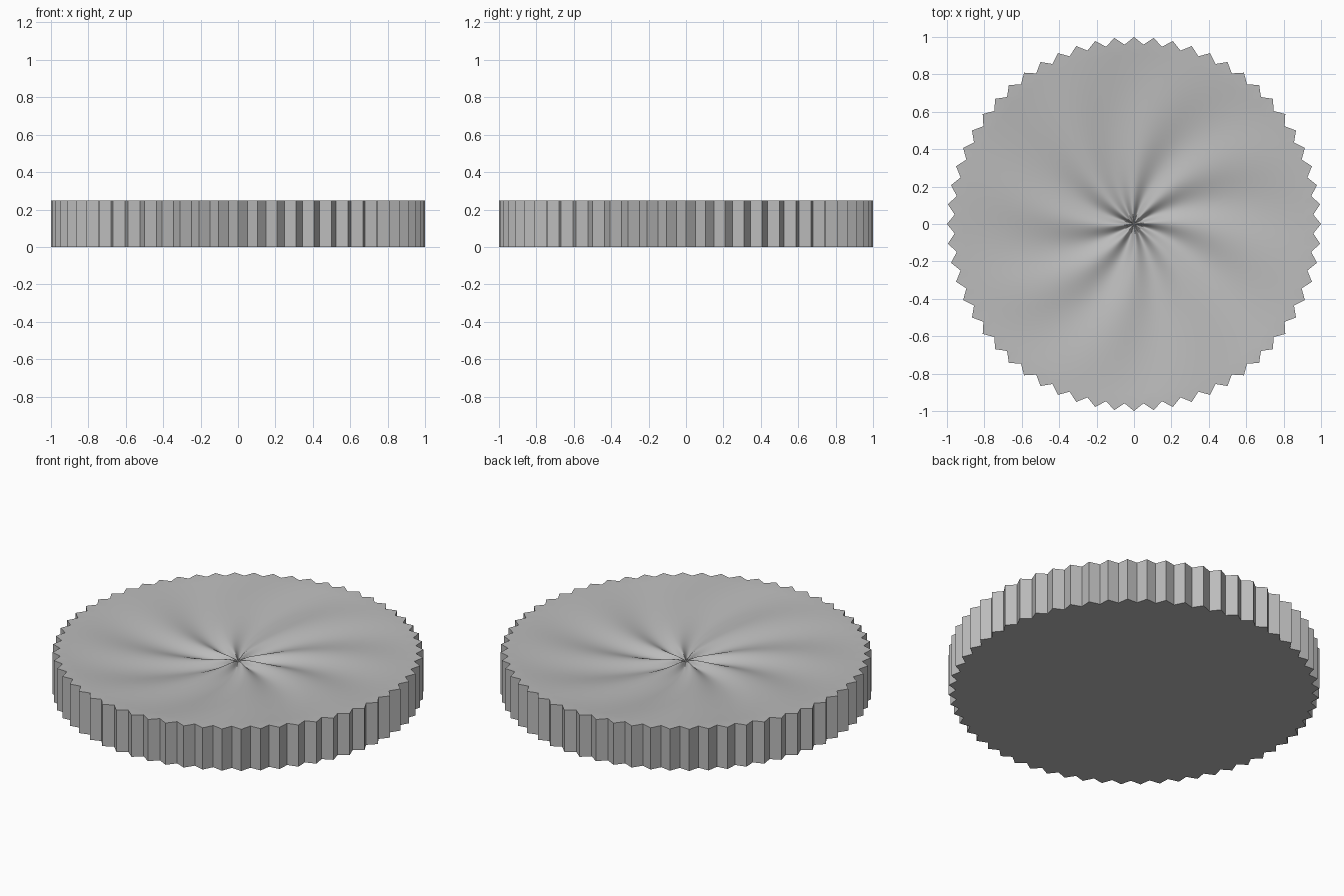
import bpy, bmesh, math

if "Cube" in bpy.data.objects:
    bpy.data.objects.remove(bpy.data.objects["Cube"])

TEETH, SEG, RINGS = 60, 240, 48
HEIGHT, ROOT, DIP, WAVES = 0.248, 0.96, 0.06, 8


def corner(i):
    """Tooth tips on even corners, valleys on odd ones."""
    a = math.pi / 2 + math.pi * i / TEETH
    r = 1.0 if i % 2 == 0 else ROOT
    return r * math.cos(a), r * math.sin(a)


def rim_point(k):
    """Straight tooth flanks, each split in two."""
    (x0, y0), (x1, y1) = corner(k // 2), corner(k // 2 + 1)
    t = (k % 2) / 2
    return x0 + (x1 - x0) * t, y0 + (y1 - y0) * t


def surface(x, y):
    """Shallow dish with swirling radial ripples that fade at the rim."""
    r, a = min(1, math.hypot(x, y) / ROOT), math.atan2(y, x)
    ripple = math.sin(WAVES * (a - math.radians(35) + 0.5 * (r - 0.2)))
    fade = min(1, r / 0.06)
    return HEIGHT - DIP * (1 - r) + 0.014 * (1 - r * r) * fade * ripple


bm = bmesh.new()
center = bm.verts.new((0, 0, HEIGHT - DIP))
rings = []
for j in range(1, RINGS + 1):
    s = (j / RINGS) ** 1.3
    ring = []
    for k in range(SEG):
        x, y = rim_point(k)
        # round inner rings, toothed outer ring
        scale = s if j == RINGS else s * ROOT / math.hypot(x, y)
        x, y = x * scale, y * scale
        ring.append(bm.verts.new((x, y, surface(x, y))))
    rings.append(ring)
base = [bm.verts.new((v.co.x, v.co.y, 0)) for v in rings[-1]]

# rippled top
for k in range(SEG):
    n = (k + 1) % SEG
    bm.faces.new((center, rings[0][k], rings[0][n]))
    for inner, outer in zip(rings, rings[1:]):
        bm.faces.new((inner[k], outer[k], outer[n], inner[n]))
    # toothed wall
    bm.faces.new((rings[-1][k], base[k], base[n], rings[-1][n]))
# flat underside
bm.faces.new(base[::-1])
bmesh.ops.recalc_face_normals(bm, faces=bm.faces)

mesh = bpy.data.meshes.new("toothed_disc")
bm.to_mesh(mesh)
bm.free()
disc = bpy.data.objects.new("toothed_disc", mesh)
bpy.context.collection.objects.link(disc)

grey = bpy.data.materials.new("grey")
grey.diffuse_color = (0.5, 0.5, 0.5, 1)
grey.use_nodes = True
grey.node_tree.nodes["Principled BSDF"].inputs["Base Color"].default_value = grey.diffuse_color
mesh.materials.append(grey)

bpy.context.view_layer.objects.active = disc
disc.select_set(True)
bpy.ops.object.shade_smooth_by_angle(angle=math.radians(35))
